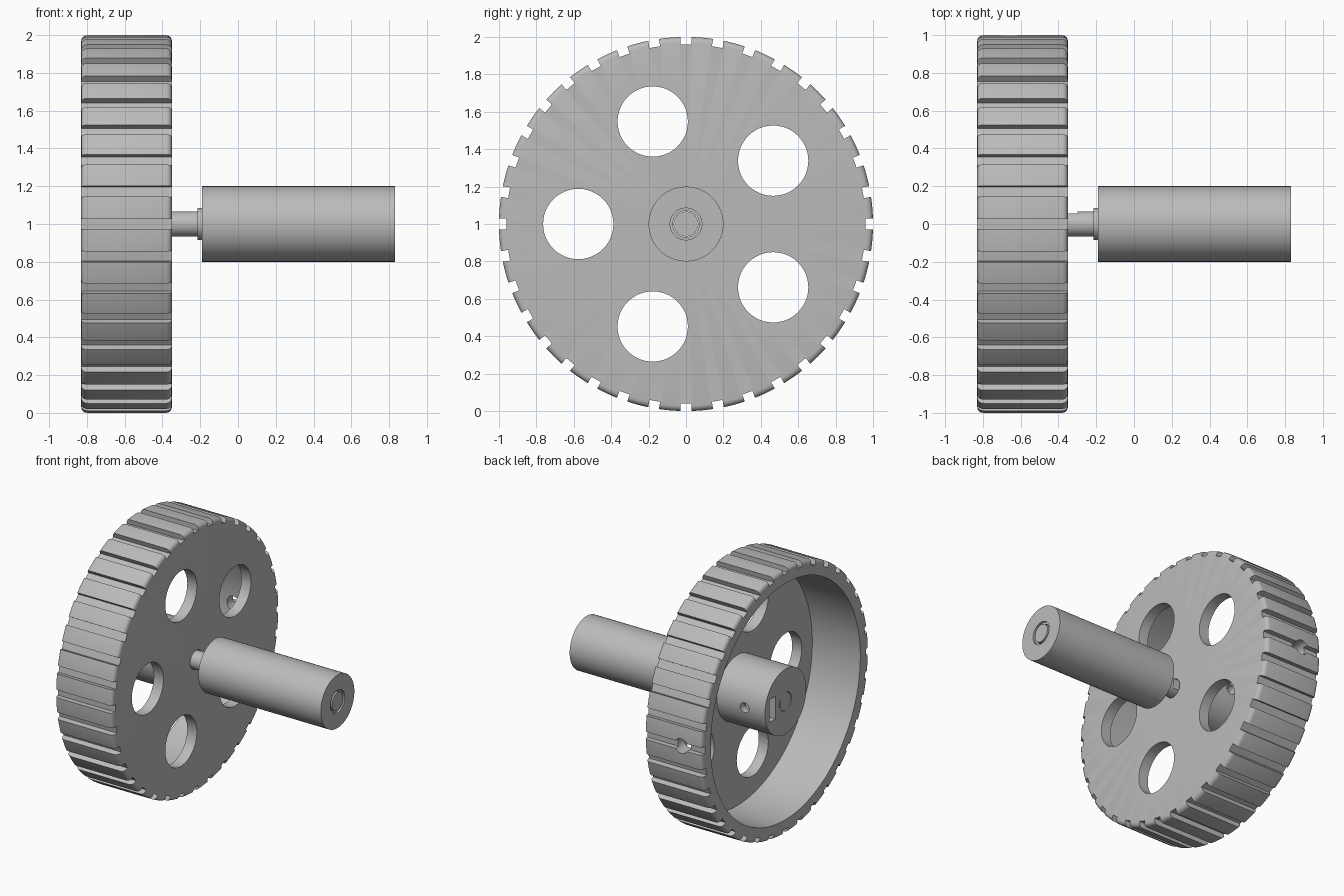
import bpy, bmesh
from math import sin, cos, pi, radians
from mathutils import Matrix, Vector

if "Cube" in bpy.data.objects:
    bpy.data.objects.remove(bpy.data.objects["Cube"])

grey = bpy.data.materials.new("plain grey")
grey.use_nodes = True
colour = (0.5, 0.5, 0.5, 1)
grey.diffuse_color = colour
grey.node_tree.nodes["Principled BSDF"].inputs["Base Color"].default_value = colour

AXLE = 1.0                      # height of the axle
OPEN, BACK = -0.83, -0.35       # the two sides of the wheel


def finish(name, bm):
    bmesh.ops.recalc_face_normals(bm, faces=bm.faces)
    mesh = bpy.data.meshes.new(name)
    bm.to_mesh(mesh)
    bm.free()
    obj = bpy.data.objects.new(name, mesh)
    bpy.context.collection.objects.link(obj)
    mesh.materials.append(grey)
    return obj


def lathe(name, profile, steps, closed=False):
    """Turn (x, radius) points around the axle."""
    bm = bmesh.new()
    rings = [[bm.verts.new((x, r * cos(2 * pi * k / steps), AXLE + r * sin(2 * pi * k / steps)))
              for k in range(steps)] for x, r in profile]
    pairs = list(zip(rings, rings[1:])) + ([(rings[-1], rings[0])] if closed else [])
    for a, b in pairs:
        for k in range(steps):
            n = (k + 1) % steps
            bm.faces.new((a[k], a[n], b[n], b[k]))
    if not closed:
        bm.faces.new(rings[0])
        bm.faces.new(rings[-1])
    return finish(name, bm)


def add_box(bm, centre, size, turn=0):
    spin = Matrix.Translation((0, 0, AXLE)) @ Matrix.Rotation(turn, 4, 'X')
    bmesh.ops.create_cube(bm, size=1, matrix=spin @ Matrix.Translation(centre)
                          @ Matrix.Diagonal((*size, 1)))


def add_rod(bm, centre, direction, radius, length):
    turn = Vector(direction).to_track_quat('Z', 'Y').to_matrix().to_4x4()
    bmesh.ops.create_cone(bm, cap_ends=True, segments=48, radius1=radius, radius2=radius,
                          depth=length, matrix=Matrix.Translation((0, 0, AXLE))
                          @ Matrix.Translation(centre) @ turn)


def cut(obj, bm):
    cutter = finish("cutter", bm)
    cutter.hide_render = True
    mod = obj.modifiers.new("cut", 'BOOLEAN')
    mod.operation, mod.solver, mod.object = 'DIFFERENCE', 'EXACT', cutter
    bpy.context.view_layer.objects.active = obj
    bpy.ops.object.modifier_apply(modifier=mod.name)
    bpy.data.objects.remove(cutter)


# Wheel: rim with rounded edges, web and hub in one turned section
f = 0.03
bend = [radians(a) for a in (0, 22.5, 45, 67.5, 90)]
profile = [(BACK, 0.07)]
profile += [(BACK - f + f * cos(a), 1 - f + f * sin(a)) for a in bend]
profile += [(OPEN + f - f * sin(a), 1 - f + f * cos(a)) for a in bend]
profile += [(OPEN, 0.89), (BACK - 0.08, 0.89), (BACK - 0.08, 0.245), (OPEN, 0.245), (OPEN, 0.07)]
wheel = lathe("wheel", profile, 144, closed=True)

# Tread grooves
bm = bmesh.new()
for k in range(36):
    add_box(bm, (-0.6, 1.01, 0), (0.7, 0.1, 0.058), radians(10 * k))
cut(wheel, bm)

# Five round openings in the web
bm = bmesh.new()
for k in range(5):
    a = radians(36 + 72 * k)
    add_rod(bm, (-0.38, 0.576 * cos(a), 0.576 * sin(a)), (1, 0, 0), 0.188, 0.2)
cut(wheel, bm)

# Tool hole in the rim and screw hole in the hub
bm = bmesh.new()
add_rod(bm, (-0.66, 0.95, 0), (0, 1, 0), 0.055, 0.3)
add_rod(bm, (-0.66, 0.2, 0), (0, 1, 0), 0.037, 0.3)
cut(wheel, bm)

# Nut pocket in the hub face
bm = bmesh.new()
add_box(bm, (-0.73, 0.155, 0), (0.3, 0.07, 0.17))
cut(wheel, bm)

# Motor body with front collar and recessed rear bearing
motor = lathe("motor", [(-0.215, 0.07), (-0.215, 0.085), (-0.19, 0.085), (-0.19, 0.2),
                        (0.83, 0.2), (0.83, 0.085), (0.815, 0.085), (0.815, 0.07)], 96, closed=True)

# Shaft with a flat on the end held by the hub
shaft = lathe("shaft", [(-0.825, 0.067), (0.83, 0.067)], 64)
bm = bmesh.new()
add_box(bm, (-0.6, 0.105, 0), (0.6, 0.1, 0.3))
cut(shaft, bm)

# Smooth round walls, sharp edges
for obj in (wheel, motor, shaft):
    bpy.ops.object.select_all(action='DESELECT')
    obj.select_set(True)
    bpy.context.view_layer.objects.active = obj
    bpy.ops.object.shade_smooth_by_angle(angle=radians(30))
